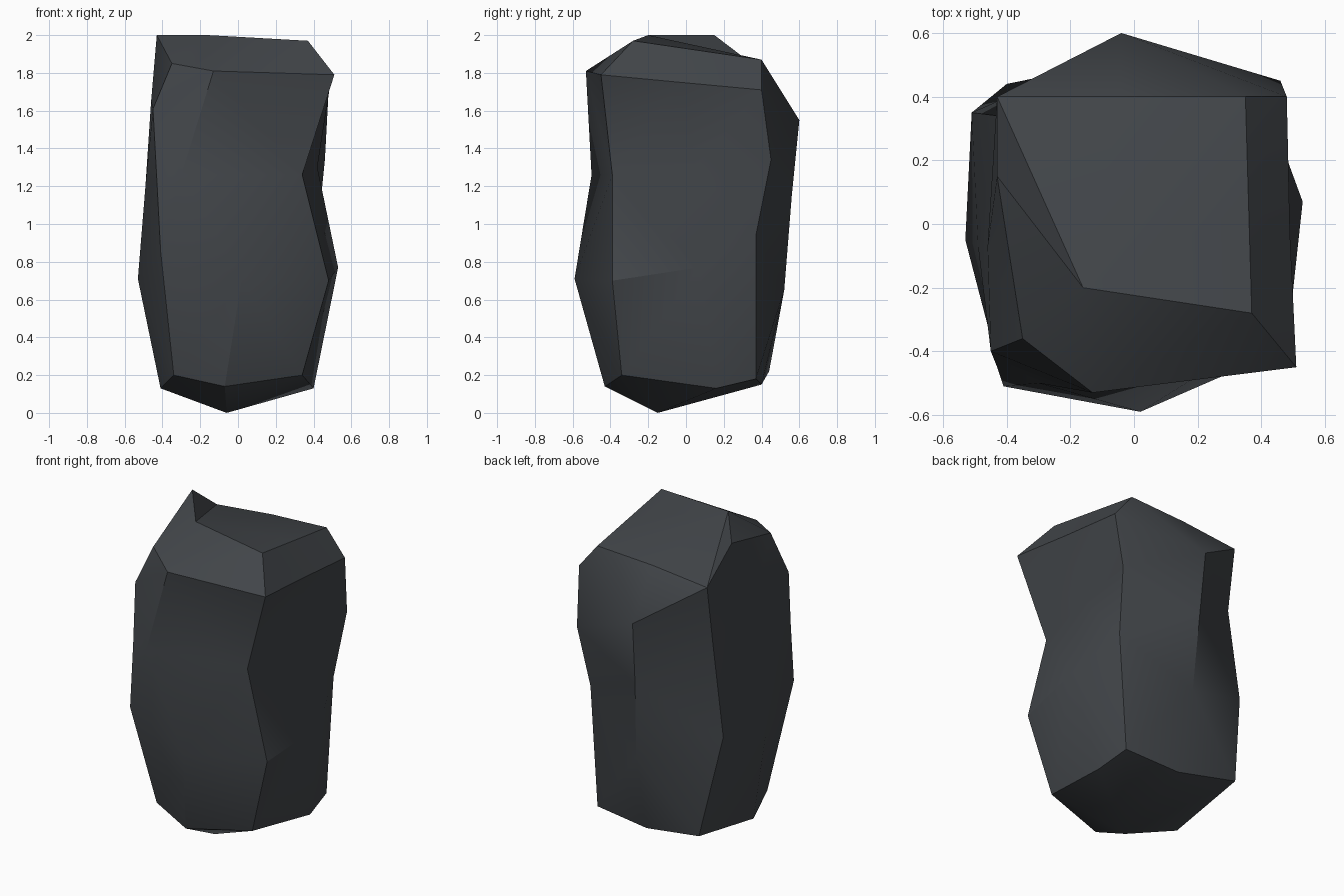
import bpy
import bmesh
import math
from mathutils import Vector

default_cube = bpy.data.objects.get("Cube")
if default_cube:
    bpy.data.objects.remove(default_cube, do_unlink=True)


def make_material(name, colour):
    material = bpy.data.materials.new(name)
    material.use_nodes = True
    material.diffuse_color = colour
    shader = next(n for n in material.node_tree.nodes if n.type == "BSDF_PRINCIPLED")
    shader.inputs["Base Color"].default_value = colour
    shader.inputs["Roughness"].default_value = 0.9
    return material


def add_ring(mesh, points):
    """Add one closed horizontal outline of the boulder."""
    return [mesh.verts.new(Vector(point)) for point in points]


def bridge(mesh, lower, upper):
    """Join two outlines with a band of outward facing quads."""
    count = len(lower)
    for i in range(count):
        j = (i + 1) % count
        mesh.faces.new((lower[i], lower[j], upper[j], upper[i]))


def fan(mesh, hub, rim):
    """Close an open outline with triangles around one corner."""
    for first, second in zip(rim, rim[1:]):
        mesh.faces.new((hub, first, second))


# Each outline runs front-left, front, front-right, right,
# back-right, back, back-left, left
foot = [(-.34, -.34, .2), (-.07, -.43, .14), (.34, -.34, .2), (.4, .16, .13),
        (.37, .37, .18), (0, .4, .15), (-.4, .44, .22), (-.41, -.1, .13)]
belly = [(-.41, -.51, .86), (.02, -.59, .71), (.48, -.39, .7), (.53, .07, .77),
         (.42, .37, .94), (-.01, .52, .65), (-.51, .35, .85), (-.53, -.05, .71)]
waist = [(-.43, -.45, 1.24), (-.3, -.5, 1.26), (.34, -.39, 1.26), (.42, .05, 1.3),
         (.46, .45, 1.34), (-.03, .56, 1.15), (-.43, .34, 1.42), (-.49, -.07, 1.2)]
shoulder = [(-.45, -.4, 1.61), (-.13, -.53, 1.81), (.51, -.45, 1.79), (.49, -.03, 1.75),
            (.48, .4, 1.71), (-.04, .6, 1.55), (-.43, .4, 1.81), (-.46, -.07, 1.65)]
crown = [(-.35, -.36, 1.85), (-.16, -.2, 2), (.37, -.28, 1.97), (.36, .06, 1.92),
         (.35, .4, 1.87), (-.04, .4, 1.85), (-.43, .4, 1.81), (-.43, .15, 2)]

# Stacked bands of the boulder body
rock_mesh = bmesh.new()
rings = [add_ring(rock_mesh, outline) for outline in (foot, belly, waist, shoulder, crown)]
for lower_ring, upper_ring in zip(rings, rings[1:]):
    bridge(rock_mesh, lower_ring, upper_ring)

# Pointed underside
bottom_tip = rock_mesh.verts.new((-.06, -.15, 0))
fan(rock_mesh, bottom_tip, rings[0] + rings[0][:1])

# Slanted top facet
top = rings[-1]
fan(rock_mesh, top[1], top[2:] + top[:1])

# Weld shared corners and settle the facets
bmesh.ops.remove_doubles(rock_mesh, verts=rock_mesh.verts[:], dist=0.001)
bmesh.ops.triangulate(rock_mesh, faces=rock_mesh.faces[:], quad_method="BEAUTY")
bmesh.ops.recalc_face_normals(rock_mesh, faces=rock_mesh.faces[:])

mesh_data = bpy.data.meshes.new("boulder")
rock_mesh.to_mesh(mesh_data)
rock_mesh.free()
boulder = bpy.data.objects.new("boulder", mesh_data)
bpy.context.collection.objects.link(boulder)
mesh_data.materials.append(make_material("dark slate", (.054, .06, .067, 1)))

# Soft facets with crisp ridges
bpy.ops.object.select_all(action="DESELECT")
boulder.select_set(True)
bpy.context.view_layer.objects.active = boulder
bpy.ops.object.shade_smooth_by_angle(angle=math.radians(30))
